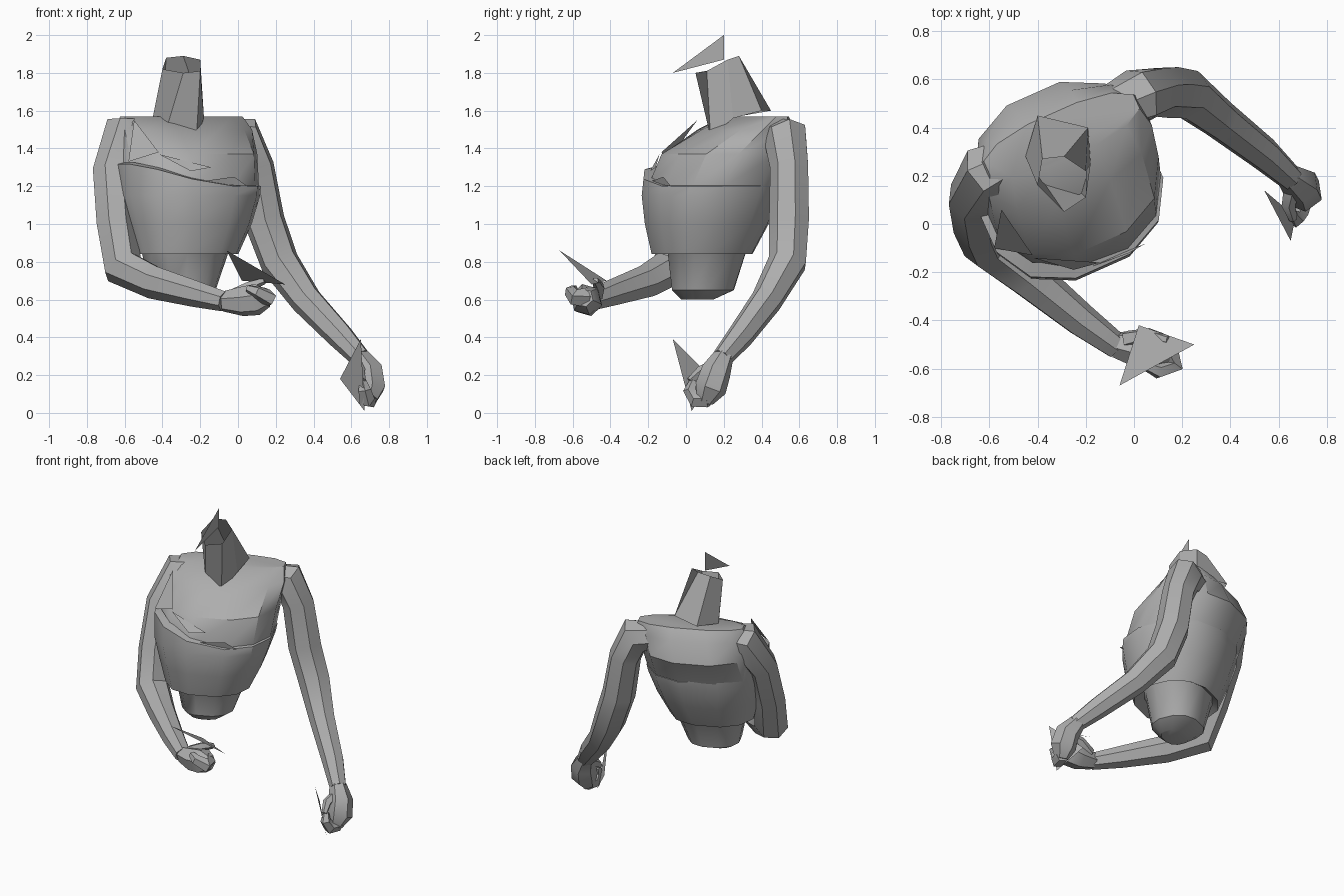
import bpy
import bmesh
import math
from mathutils import Vector

cube = bpy.data.objects.get("Cube")
if cube:
    bpy.data.objects.remove(cube, do_unlink=True)

grey = bpy.data.materials.new("plain grey")
grey.use_nodes = True
tone = (0.42, 0.42, 0.42, 1)
grey.diffuse_color = tone
grey.node_tree.nodes["Principled BSDF"].inputs["Base Color"].default_value = tone

TURN = math.radians(24)   # the chest is twisted towards +x
ACROSS = Vector((math.cos(TURN), math.sin(TURN), 0))
BACK = Vector((-math.sin(TURN), math.cos(TURN), 0))


def skin(name, rings, cap_start=True, cap_end=True, angle=35):
    """Join rings of points into one surface."""
    bm = bmesh.new()
    loops = [[bm.verts.new(p) for p in ring] for ring in rings]
    n = len(loops[0])
    for a, b in zip(loops, loops[1:]):
        for i in range(n):
            j = (i + 1) % n
            bm.faces.new((a[i], a[j], b[j], b[i]))
    if cap_start:
        bm.faces.new(loops[0][::-1])
    if cap_end:
        bm.faces.new(loops[-1])
    bmesh.ops.recalc_face_normals(bm, faces=bm.faces)
    mesh = bpy.data.meshes.new(name)
    bm.to_mesh(mesh)
    bm.free()
    mesh.materials.append(grey)
    obj = bpy.data.objects.new(name, mesh)
    bpy.context.collection.objects.link(obj)
    bpy.ops.object.select_all(action='DESELECT')
    obj.select_set(True)
    bpy.context.view_layer.objects.active = obj
    bpy.ops.object.shade_smooth_by_angle(angle=math.radians(angle))
    return obj


def tube(name, path, sides=7):
    """Limb along a path of (x, y, z, radius)."""
    pts = [Vector(p[:3]) for p in path]
    rings, old = [], None
    for i, p in enumerate(pts):
        d = (pts[min(i + 1, len(pts) - 1)] - pts[max(i - 1, 0)]).normalized()
        if old is None:
            side = d.orthogonal().normalized()
        else:
            side = old.rotation_difference(d) @ side
        up = d.cross(side)
        old = d
        steps = [2 * math.pi * k / sides for k in range(sides)]
        rings.append([p + path[i][3] * (side * math.cos(t) + up * math.sin(t)) for t in steps])
    return skin(name, rings)


def oval(x, y, z, a, b, rise=0, sides=12):
    """Squarish oval ring, lifted on the right-hand side by rise."""
    ring = []
    for k in range(sides):
        t = 2 * math.pi * (k + 0.5) / sides
        c, s = math.cos(t), math.sin(t)
        u = math.copysign(abs(c) ** 0.85, c)
        v = math.copysign(abs(s) ** 0.85, s)
        lift = Vector((0, 0, rise * max(0, -u)))
        ring.append(Vector((x, y, z)) + ACROSS * a * u + BACK * b * v + lift)
    return ring


def shard(name, *points):
    mesh = bpy.data.meshes.new(name)
    mesh.from_pydata(points, [], [(0, 1, 2)])
    mesh.materials.append(grey)
    bpy.context.collection.objects.link(bpy.data.objects.new(name, mesh))


# Torso: abdomen, chest and shoulders
skin("torso", [oval(*r) for r in (
    (-.29, .06, .60, .10, .08),
    (-.29, .09, .65, .17, .16),
    (-.28, .11, .85, .23, .20),
    (-.27, .12, 1.0, .31, .30),
    (-.27, .15, 1.2, .38, .34),
    (-.28, .23, 1.37, .38, .35),
    (-.29, .32, 1.50, .38, .21),
    (-.30, .37, 1.57, .35, .10))])

# Cropped top standing off the body
skin("cropped_top", [oval(*r) for r in (
    (-.28, .10, .87, .23, .20),
    (-.28, .085, .84, .28, .26),
    (-.27, .11, 1.0, .34, .32),
    (-.27, .13, 1.15, .385, .355),
    (-.27, .14, 1.20, .39, .355, .12),
    (-.27, .16, 1.21, .36, .31, .12))], False, False)

# Neck, open at the top
skin("neck", [
    [(-.45, .28, 1.57), (-.40, .45, 1.60), (-.19, .40, 1.60),
     (-.18, .25, 1.56), (-.22, .13, 1.46), (-.38, .18, 1.50)],
    [(-.40, .16, 1.82), (-.38, .27, 1.88), (-.29, .28, 1.89),
     (-.20, .22, 1.87), (-.20, .11, 1.81), (-.29, .05, 1.80)]], False, False, 20)

# Arms
tube("left_arm", [
    (-.12, .47, 1.47, .09), (.02, .53, 1.46, .12), (.09, .55, 1.30, .105),
    (.14, .55, 1.02, .11), (.22, .54, .80, .105), (.36, .43, .60, .085),
    (.54, .29, .41, .072), (.65, .19, .29, .055)])
tube("right_arm", [
    (-.47, .28, 1.48, .09), (-.60, .22, 1.47, .125), (-.67, .11, 1.27, .105),
    (-.65, .00, 1.0, .105), (-.61, -.08, .77, .11), (-.44, -.22, .69, .09),
    (-.22, -.40, .63, .072), (-.07, -.51, .59, .055)])

# Hands: palm, curled fingers and thumb
tube("left_palm", [
    (.64, .20, .30, .055), (.69, .16, .22, .08), (.70, .13, .13, .085), (.69, .10, .06, .045)], 6)
tube("left_fingers", [
    (.70, .12, .07, .045), (.68, .05, .07, .045), (.67, .02, .12, .035), (.66, .04, .17, .02)], 5)
tube("left_thumb", [
    (.66, .17, .25, .04), (.64, .08, .22, .03), (.66, .02, .17, .018)], 5)
tube("right_palm", [
    (-.08, -.50, .59, .055), (.02, -.52, .59, .08), (.10, -.53, .60, .085), (.16, -.54, .61, .05)], 6)
tube("right_fingers", [
    (.13, -.53, .61, .055), (.16, -.59, .61, .045), (.10, -.61, .64, .035), (.05, -.59, .66, .02)], 5)
tube("right_thumb", [
    (-.03, -.48, .62, .04), (.06, -.46, .67, .03), (.14, -.48, .70, .018)], 5)

# Loose triangular plates
shard("neck_plate", (-.29, -.07, 1.80), (-.29, .20, 1.87), (-.29, .20, 2.0))
shard("left_hand_plate", (.65, -.07, .39), (.54, .14, .18), (.67, .03, .01))
shard("right_hand_plate", (-.06, -.67, .86), (.02, -.42, .70), (.25, -.50, .68))

# Loose folds on the chest
shard("chest_fold_upper", (-.42, -.14, 1.37), (-.14, -.16, 1.30), (-.25, -.19, 1.28))
shard("chest_fold_lower", (-.24, -.20, 1.22), (-.02, -.12, 1.25), (.05, -.08, 1.20))
shard("shoulder_strap", (-.55, .06, 1.55), (-.42, -.13, 1.38), (-.58, -.10, 1.33))
